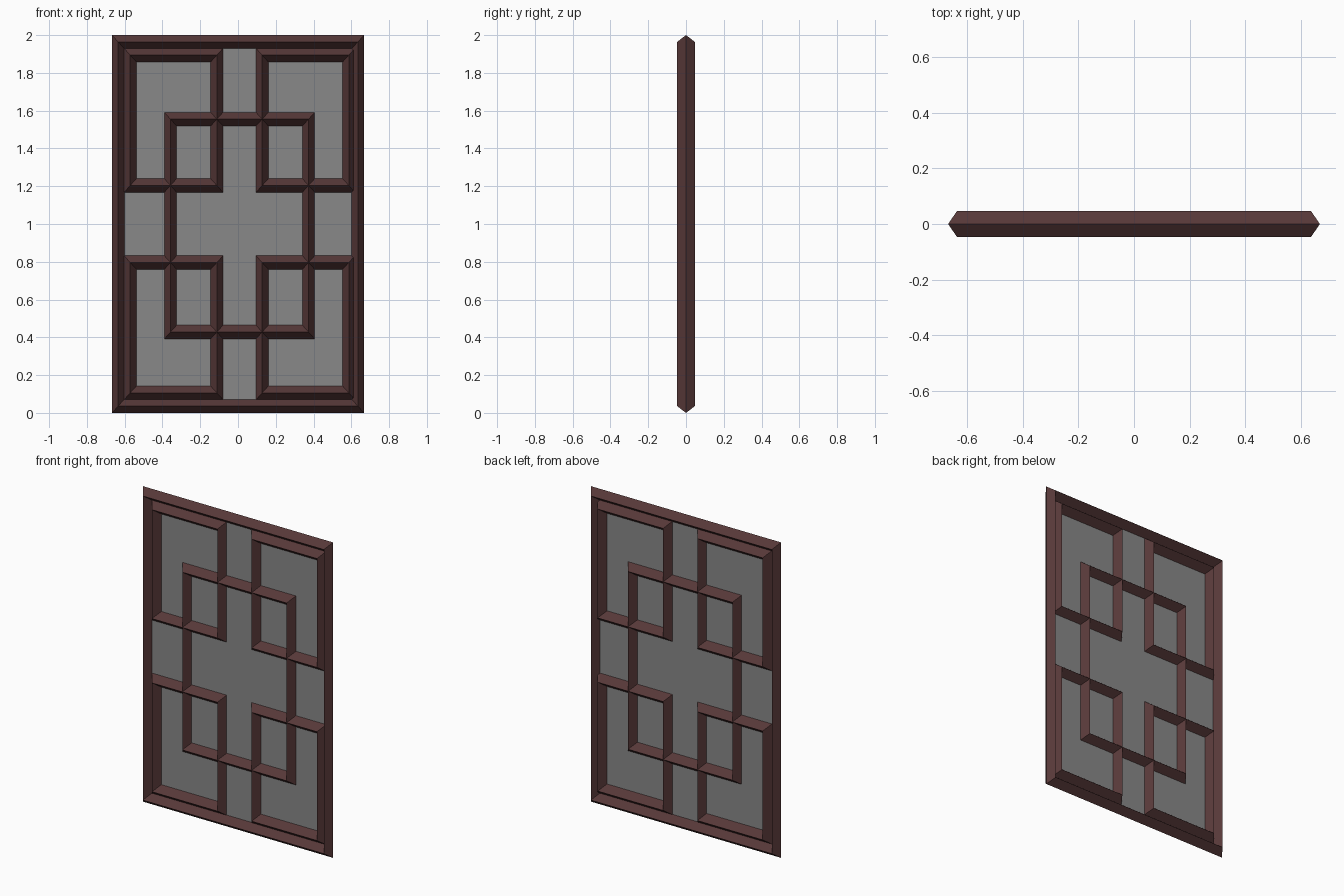
import bpy, bmesh

if "Cube" in bpy.data.objects:
    bpy.data.objects.remove(bpy.data.objects["Cube"])

def material(name, color):
    m = bpy.data.materials.new(name)
    m.diffuse_color = color
    m.use_nodes = True
    m.node_tree.nodes["Principled BSDF"].inputs["Base Color"].default_value = m.diffuse_color
    return m

WOOD = material("dark red wood", (0.095, 0.040, 0.040, 1.0))
GLASS = material("grey glass", (0.25, 0.25, 0.25, 0.65))

HX, HZ, HY = 0.0325, 0.036, 0.047   # half sizes of the diamond bar section

def add_object(name, bm, mat):
    bmesh.ops.recalc_face_normals(bm, faces=bm.faces[:])
    me = bpy.data.meshes.new(name)
    bm.to_mesh(me)
    bm.free()
    me.materials.append(mat)
    ob = bpy.data.objects.new(name, me)
    bpy.context.collection.objects.link(ob)
    return ob

def diamond_frame(name, x0, x1, z0, z1):
    """Mitred rectangular ring with a diamond section, given its outer bounds."""
    bm = bmesh.new()
    rings = []
    for inset, y in ((0, 0), (1, -HY), (2, 0), (1, HY)):
        dx, dz = inset * HX, inset * HZ
        corners = ((x0 + dx, z0 + dz), (x1 - dx, z0 + dz),
                   (x1 - dx, z1 - dz), (x0 + dx, z1 - dz))
        rings.append([bm.verts.new((x, y, z)) for x, z in corners])
    for i in range(4):
        a, b = rings[i], rings[(i + 1) % 4]
        for j in range(4):
            k = (j + 1) % 4
            bm.faces.new((a[j], a[k], b[k], b[j]))
    return add_object(name, bm, WOOD)

# outer frame
diamond_frame("outer_frame", -0.667, 0.667, 0.0, 2.0)

# four corner lattice rectangles, mirrored about the lattice centre
CX = 0.008
for side, sx in (("left", -1), ("right", 1)):
    xs = sorted((CX + sx * 0.0875, CX + sx * 0.611))
    for level, sz in (("lower", -1), ("upper", 1)):
        zs = sorted((1 + sz * 0.168, 1 + sz * 0.930))
        diamond_frame(f"{level}_{side}_lattice", *xs, *zs)

# central lattice rectangle crossing the four others
diamond_frame("centre_lattice", CX - 0.398, CX + 0.398, 0.392, 1.591)

# glass sheet through the middle of the bars
bm = bmesh.new()
bm.faces.new([bm.verts.new((x, 0, z)) for x, z in
              ((-0.635, 0.036), (0.635, 0.036), (0.635, 1.964), (-0.635, 1.964))])
add_object("glass_pane", bm, GLASS)
